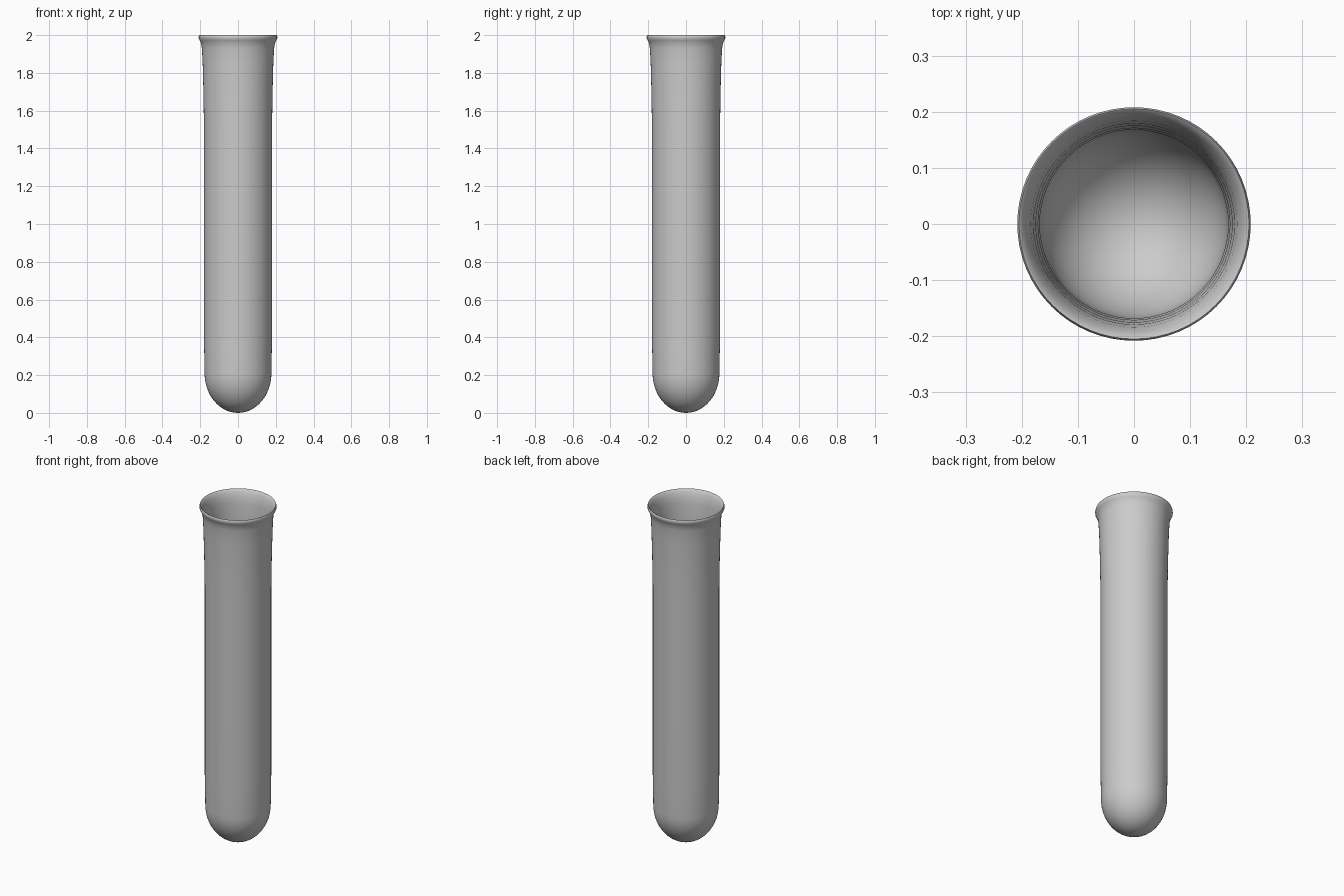
import bpy, bmesh, math

cube = bpy.data.objects.get("Cube")
if cube:
    bpy.data.objects.remove(cube, do_unlink=True)

SEGMENTS = 64
DOME_STEPS = 14

glass = bpy.data.materials.new("pale_grey_glass")
glass.use_nodes = True
grey = (0.6, 0.6, 0.6, 1)
glass.diffuse_color = grey
glass.node_tree.nodes["Principled BSDF"].inputs["Base Color"].default_value = grey


def dome(radius, bottom, top):
    """Quarter ellipse from the pole up to the straight wall."""
    angles = [math.pi / 2 * i / DOME_STEPS for i in range(DOME_STEPS + 1)]
    return [(radius * math.sin(a), top - (top - bottom) * math.cos(a)) for a in angles]


# Outer wall, flared lip with rolled bead, then inner wall back down to the pole
outer = dome(0.177, 0.0, 0.21) + [(0.18, 0.4), (0.18, 1.5), (0.183, 1.7), (0.187, 1.85),
                                  (0.191, 1.93), (0.196, 1.96)]
bead = [(0.203, 1.972), (0.208, 1.983), (0.208, 1.992), (0.205, 2.0), (0.202, 1.998)]
inner = [(0.193, 1.982), (0.184, 1.955), (0.179, 1.92), (0.175, 1.85), (0.171, 1.7),
         (0.168, 1.5), (0.168, 0.4)] + dome(0.166, 0.014, 0.21)[::-1]
profile = outer + bead + inner

# Revolve the profile into the tube
bm = bmesh.new()
verts = [bm.verts.new((r, 0, z)) for r, z in profile]
edges = [bm.edges.new(pair) for pair in zip(verts, verts[1:])]
bmesh.ops.spin(bm, geom=verts + edges, cent=(0, 0, 0), axis=(0, 0, 1),
               angle=math.tau, steps=SEGMENTS, use_merge=True)
bmesh.ops.remove_doubles(bm, verts=bm.verts, dist=0.0002)
bmesh.ops.recalc_face_normals(bm, faces=bm.faces)
mesh = bpy.data.meshes.new("test_tube")
bm.to_mesh(mesh)
bm.free()

tube = bpy.data.objects.new("test_tube", mesh)
bpy.context.collection.objects.link(tube)
mesh.materials.append(glass)
bpy.context.view_layer.objects.active = tube
tube.select_set(True)
bpy.ops.object.shade_smooth_by_angle(angle=math.radians(50))
